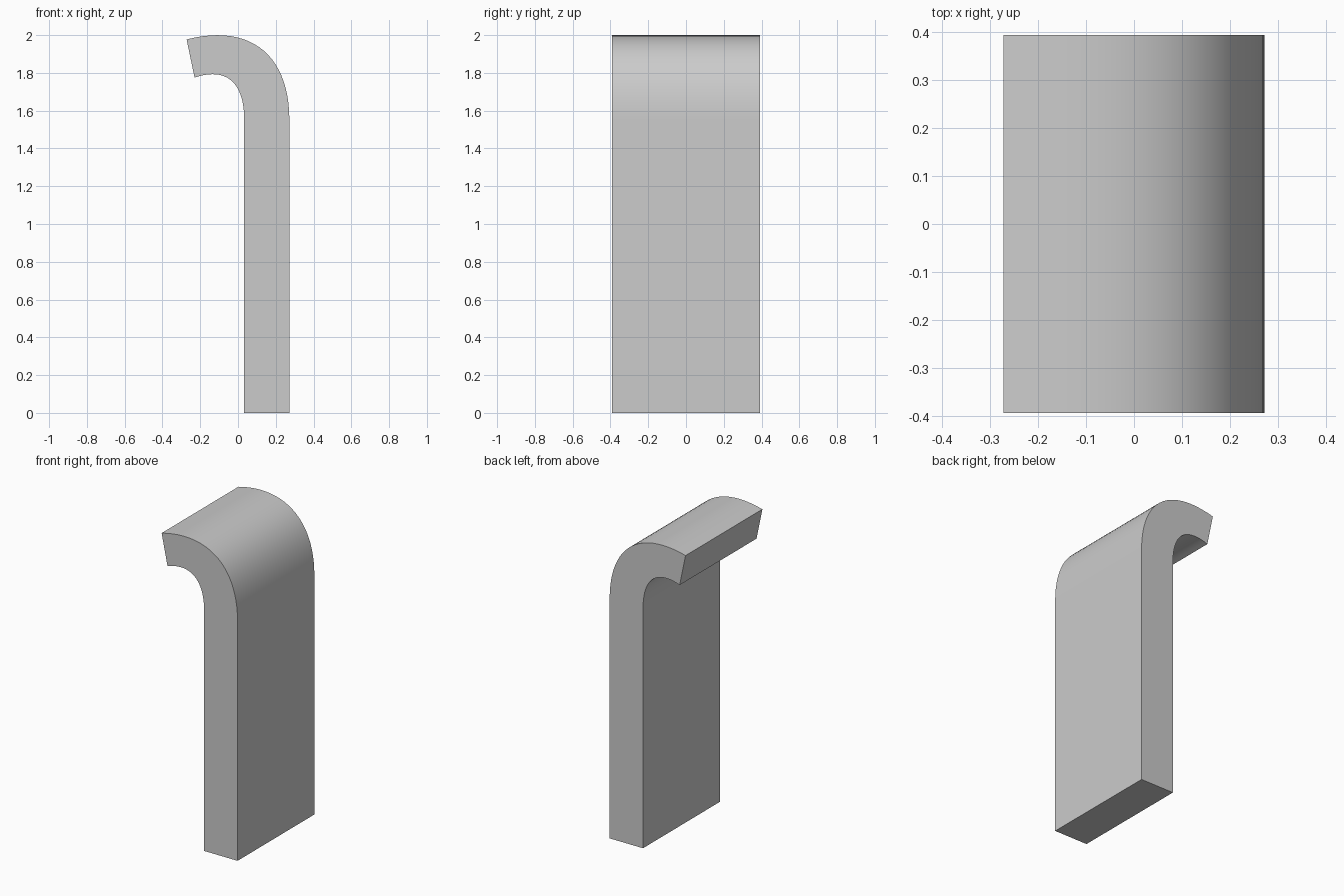
import bpy
import bmesh
from mathutils import Vector
from mathutils.geometry import interpolate_bezier

cube = bpy.data.objects.get("Cube")
if cube:
    bpy.data.objects.remove(cube, do_unlink=True)

HALF_DEPTH = 0.393
STEPS = 24

grey = bpy.data.materials.new("light_grey")
grey.use_nodes = True
colour = (0.6, 0.6, 0.6, 1)
grey.diffuse_color = colour
grey.node_tree.nodes["Principled BSDF"].inputs["Base Color"].default_value = colour


def side_line(foot_x, bend_start, handle_a, handle_b, tip):
    """Straight leg followed by a curved bend, in the x-z plane."""
    pts = [Vector((x, 0, z)) for x, z in (bend_start, handle_a, handle_b, tip)]
    return [Vector((foot_x, 0, 0))] + list(interpolate_bezier(*pts, STEPS))


# Outer and inner outlines of the hooked slab
outer = side_line(0.272, (0.272, 1.55), (0.272, 1.9), (0.06, 2.063), (-0.272, 1.977))
inner = side_line(0.033, (0.033, 1.55), (0.033, 1.76), (-0.07, 1.83), (-0.23, 1.775))

# Extrude the profile along the depth
bm = bmesh.new()
profile = bm.faces.new([bm.verts.new(p + Vector((0, -HALF_DEPTH, 0)))
                        for p in outer + inner[::-1]])
result = bmesh.ops.extrude_face_region(bm, geom=[profile], use_keep_orig=True)
moved = [g for g in result["geom"] if isinstance(g, bmesh.types.BMVert)]
bmesh.ops.translate(bm, verts=moved, vec=(0, 2 * HALF_DEPTH, 0))
bmesh.ops.recalc_face_normals(bm, faces=bm.faces)

mesh = bpy.data.meshes.new("hooked_slab")
bm.to_mesh(mesh)
bm.free()
mesh.materials.append(grey)
slab = bpy.data.objects.new("hooked_slab", mesh)
bpy.context.collection.objects.link(slab)

# Smooth bend with crisp edges
bpy.ops.object.select_all(action="DESELECT")
slab.select_set(True)
bpy.context.view_layer.objects.active = slab
bpy.ops.object.shade_smooth_by_angle(angle=0.52)
